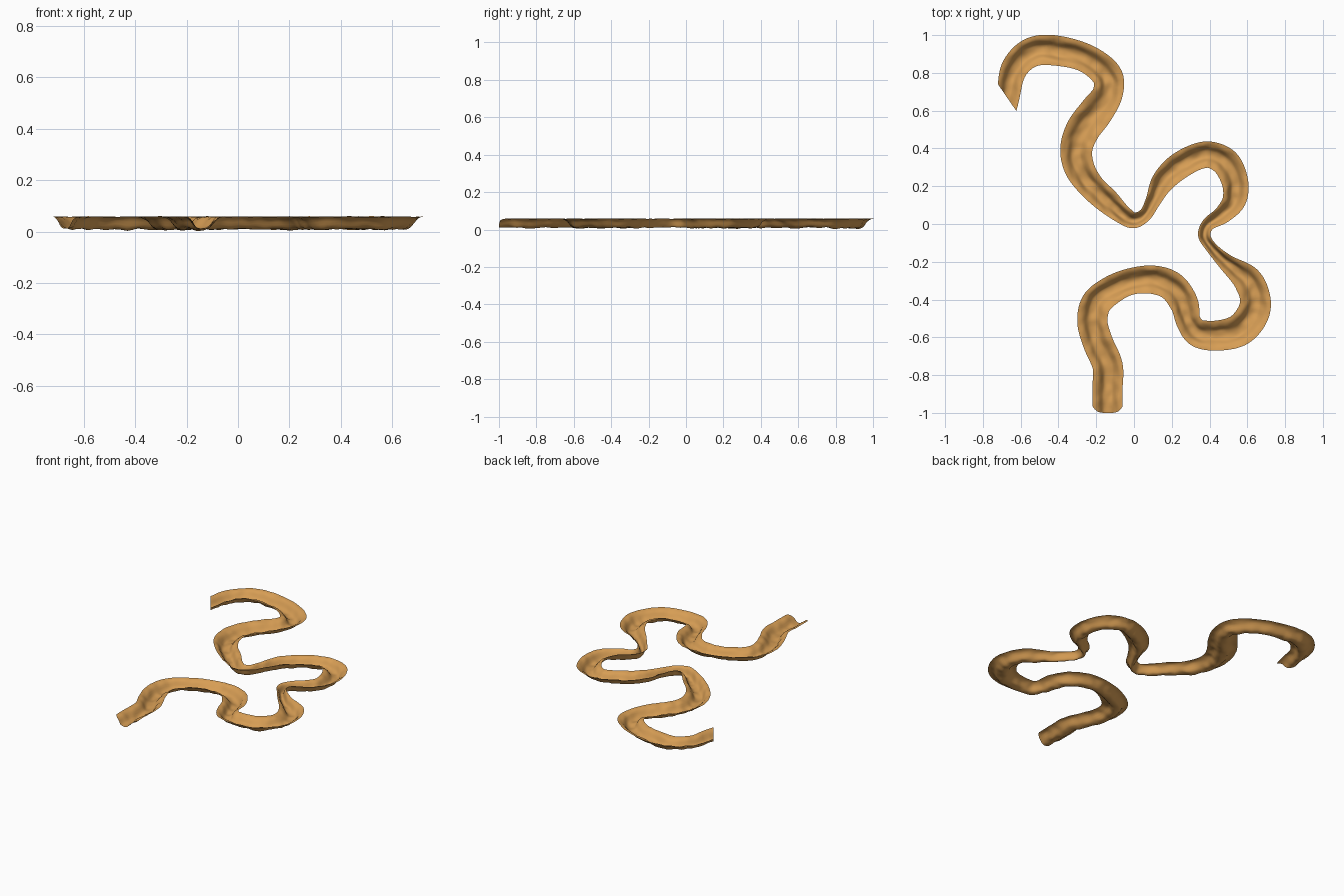
import bpy
import bmesh
from mathutils import Vector, noise

if "Cube" in bpy.data.objects:
    bpy.data.objects.remove(bpy.data.objects["Cube"])

# Centreline of the winding channel: x, y, full width
PATH = [
    (-.14, -1.0, .16), (-.14, -.87, .16), (-.14, -.75, .16), (-.19, -.63, .16),
    (-.22, -.52, .16), (-.20, -.42, .16), (-.12, -.35, .15), (-.02, -.305, .14),
    (.10, -.295, .15), (.20, -.33, .155), (.265, -.42, .15), (.29, -.52, .13),
    (.345, -.58, .15), (.45, -.59, .16), (.56, -.56, .17), (.63, -.475, .17),
    (.64, -.385, .16), (.595, -.29, .15), (.49, -.205, .09), (.41, -.125, .06),
    (.372, -.06, .065), (.395, 0, .07), (.47, .05, .095), (.53, .125, .125),
    (.535, .22, .14), (.49, .32, .15), (.41, .365, .14), (.33, .355, .14),
    (.23, .30, .14), (.15, .22, .12), (.10, .12, .08), (.06, .05, .07),
    (0, .02, .085), (-.06, .05, .10), (-.14, .12, .13), (-.23, .205, .14),
    (-.29, .30, .16), (-.305, .40, .17), (-.27, .50, .18), (-.20, .595, .18),
    (-.14, .69, .16), (-.145, .79, .16), (-.26, .88, .15), (-.43, .92, .16),
    (-.55, .905, .155), (-.635, .82, .14), (-.672, .67, .125)]

# Half cross-section: fraction of half width from the middle, height
HALF = [(.12, .010), (.24, .013), (.33, .018), (.42, .027), (.51, .037),
        (.61, .046), (.73, .052), (.86, .056), (1, .058)]
PROFILE = [(-u, z) for u, z in reversed(HALF)] + [(0, .009)] + HALF
STEPS = 8


def smooth_path(points):
    """Catmull-Rom through the points."""
    p = [Vector(q) for q in points]
    p = [2 * p[0] - p[1]] + p + [2 * p[-1] - p[-2]]
    out = []
    for a, b, c, d in zip(p, p[1:], p[2:], p[3:]):
        for k in range(STEPS):
            t = k / STEPS
            out.append(.5 * (2 * b + (c - a) * t + (2 * a - 5 * b + 4 * c - d) * t * t
                             + (3 * b - a - 3 * c + d) * t ** 3))
    return out + [p[-2]]


rows = smooth_path(PATH)
last = len(rows) - 1
bm = bmesh.new()
grid = []
for i, c in enumerate(rows):
    tan = rows[min(i + 2, last)] - rows[max(i - 2, 0)]
    tan.z = 0
    tan.normalize()
    side = Vector((-tan.y, tan.x, 0))
    start = max(0, 1 - i / 12)
    end = max(0, 1 - (last - i) / 14)
    ring = []
    for u, z in PROFILE:
        pos = Vector((c.x, c.y, 0))
        # Gentle meander of the bed, fixed at the rims
        wob = noise.noise(pos * 9) * .10 * (1 - u * u)
        pos -= side * (u + wob) * c.z / 2
        # Ragged start and slanted end
        pos += tan * (start * .035 * u ** 4 - end * .06 * u)
        rough = noise.noise(Vector((pos.x * 22, pos.y * 22, z * 30)))
        pos.z = max(0, z + rough * (.008 if abs(u) < .8 else .003))
        ring.append(bm.verts.new(pos))
    grid.append(ring)

# Skin the channel sheet
for r, s in zip(grid, grid[1:]):
    for j in range(len(PROFILE) - 1):
        bm.faces.new((r[j], r[j + 1], s[j + 1], s[j]))
bmesh.ops.recalc_face_normals(bm, faces=bm.faces)
if sum(f.normal.z for f in bm.faces) < 0:
    bmesh.ops.reverse_faces(bm, faces=bm.faces)

mesh = bpy.data.meshes.new("river_channel")
bm.to_mesh(mesh)
bm.free()
channel = bpy.data.objects.new("river_channel", mesh)
bpy.context.collection.objects.link(channel)
for poly in mesh.polygons:
    poly.use_smooth = True

# Sandy earth colour
earth = bpy.data.materials.new("earth")
earth.diffuse_color = (.68, .34, .09, 1)
earth.use_nodes = True
earth.node_tree.nodes["Principled BSDF"].inputs["Base Color"].default_value = earth.diffuse_color
mesh.materials.append(earth)
